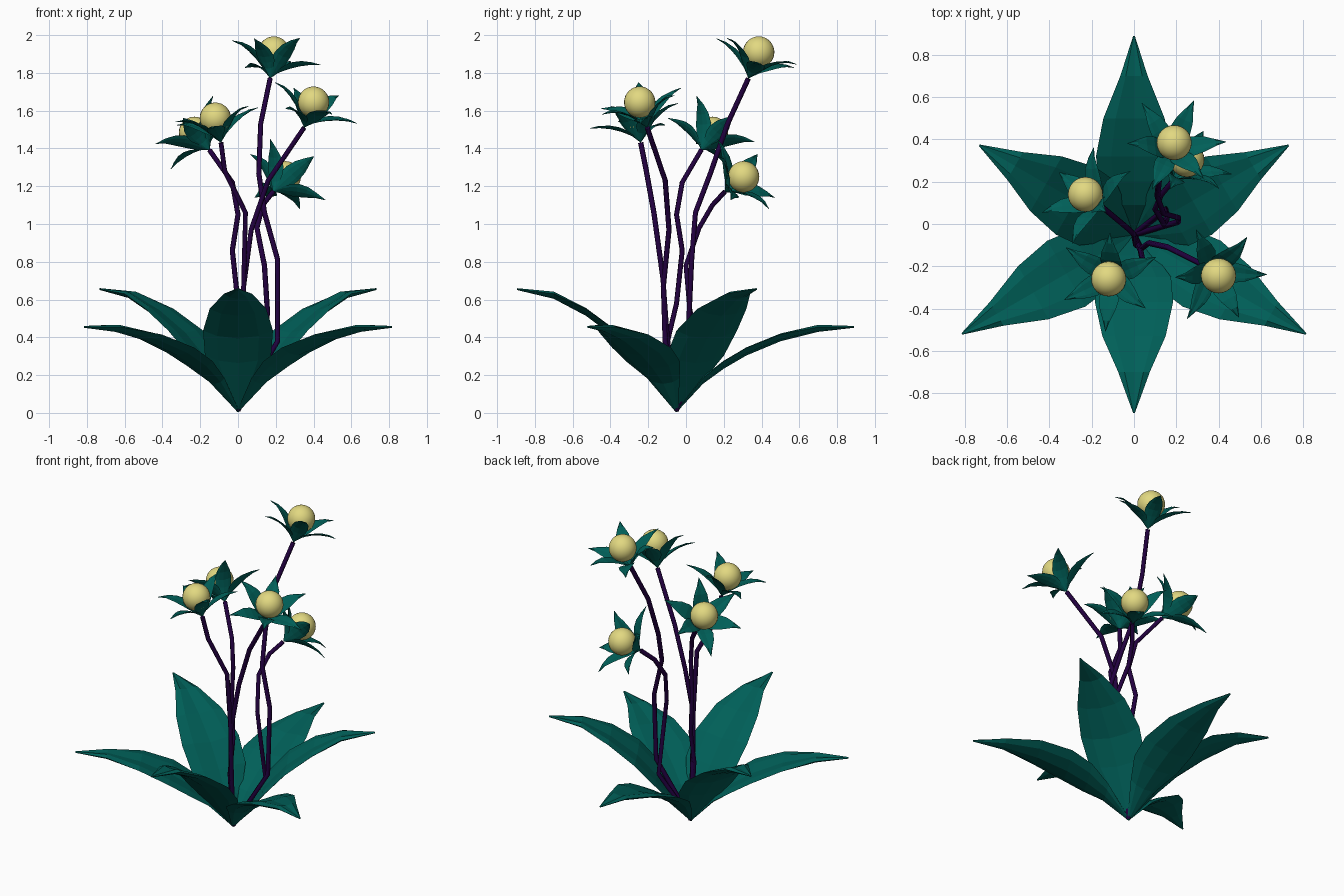
import bpy, bmesh
from math import radians
from mathutils import Vector, Matrix

cube = bpy.data.objects.get("Cube")
if cube:
    bpy.data.objects.remove(cube)


def material(name, color):
    m = bpy.data.materials.new(name)
    m.use_nodes = True
    m.diffuse_color = (*color, 1)
    m.node_tree.nodes["Principled BSDF"].inputs["Base Color"].default_value = (*color, 1)
    return m


LEAF = material("teal_leaf", (0.0, 0.115, 0.098))
STEM = material("dark_purple_stem", (0.016, 0.0, 0.05))
BERRY = material("pale_yellow", (0.76, 0.69, 0.22))

# Leaf stations: distance along, height, half width
LOW = [(0, .01, .01), (.14, .17, .10), (.25, .25, .165), (.37, .32, .18),
       (.55, .395, .145), (.75, .445, .065), (.94, .455, .004)]
HIGH = [(0, .01, .01), (.1, .15, .10), (.2, .28, .175), (.32, .41, .185),
        (.48, .53, .15), (.65, .62, .075), (.845, .655, .004)]


def add_leaf(bm, stations, matrix):
    """Thick blade: slightly cupped, with sharp edges and bevelled margins."""
    # Across the blade: share of half width, offset from the middle surface
    section = [(-1, 0), (-.6, .018), (0, .014), (.6, .018),
               (1, 0), (.6, -.012), (0, -.016), (-.6, -.012)]
    rows = []
    for r, z, w in stations:
        thick = min(1, w / .05 + .2)
        rows.append([bm.verts.new(matrix @ Vector((r, w * s, z + .14 * w * s * s + t * thick)))
                     for s, t in section])
    for a, b in zip(rows, rows[1:]):
        for i in range(8):
            j = (i + 1) % 8
            bm.faces.new((a[i], b[i], b[j], a[j]))
    bm.faces.new(rows[-1])
    bm.faces.new(rows[0][::-1])


def rosette(name, matrix, yaw):
    """Six leaves, alternating low and upright."""
    bm = bmesh.new()
    for k in range(6):
        turn = Matrix.Rotation(radians(yaw + 60 * k), 4, 'Z')
        add_leaf(bm, HIGH if k % 2 else LOW, matrix @ turn)
    bmesh.ops.recalc_face_normals(bm, faces=bm.faces)
    mesh = bpy.data.meshes.new(name)
    bm.to_mesh(mesh)
    bm.free()
    mesh.materials.append(LEAF)
    obj = bpy.data.objects.new(name, mesh)
    bpy.context.collection.objects.link(obj)


def stem(name, points):
    curve = bpy.data.curves.new(name, 'CURVE')
    curve.dimensions = '3D'
    curve.bevel_depth = 0.014
    curve.bevel_resolution = 1
    curve.use_fill_caps = True
    spline = curve.splines.new('POLY')
    spline.points.add(len(points) - 1)
    for p, co in zip(spline.points, points):
        p.co = (*co, 1)
    curve.materials.append(STEM)
    obj = bpy.data.objects.new(name, curve)
    bpy.context.collection.objects.link(obj)


def berry(name, center):
    bpy.ops.mesh.primitive_uv_sphere_add(segments=24, ring_count=16, radius=0.083,
                                         location=center)
    obj = bpy.context.object
    obj.name = name
    obj.data.materials.append(BERRY)
    bpy.ops.object.shade_smooth()


ROOT = (0, -.05, .015)

# Flowers: name, berry center, petal yaw, stem path from above the root to the flower
FLOWERS = [
    ("tall", (.19, .385, 1.91), 5,
     [(.21, .01, .38), (.21, .03, .81), (.14, .05, 1.06), (.11, .13, 1.27),
      (.12, .22, 1.53), (.17, .33, 1.77)]),
    ("left", (.4, -.245, 1.645), -3,
     [(.02, -.1, .4), (.03, -.12, .67), (.07, -.09, .97), (.16, -.11, 1.23),
      (.35, -.205, 1.51)]),
    ("front", (-.12, -.26, 1.56), 25,
     [(.03, -.11, .38), (.03, -.12, .7), (.04, -.17, 1.06), (-.07, -.21, 1.28),
      (-.09, -.24, 1.43)]),
    ("right", (-.23, .14, 1.485), 141,
     [(.01, -.1, .37), (.0, -.05, .58), (-.03, -.02, .86), (0, -.05, 1.05),
      (-.03, -.02, 1.22), (-.15, .08, 1.39)]),
    ("back", (.25, .305, 1.25), -1,
     [(.15, .07, .32), (.155, .02, .55), (.14, 0, .78), (.1, .07, .98),
      (.13, .14, 1.1), (.185, .205, 1.17)]),
]

# Ground leaves
rosette("ground_leaves", Matrix.Translation((0, -.05, 0)), 90)

for name, center, yaw, path in FLOWERS:
    stem(name + "_stem", [ROOT] + path)
    berry(name + "_berry", center)
    # Petals tilt along the line from the stem end to the berry
    base = Vector(path[-1])
    axis = Vector(center) - base
    tilt = Vector((0, 0, 1)).rotation_difference(axis).to_matrix().to_4x4()
    rosette(name + "_petals",
            Matrix.Translation(base) @ tilt @ Matrix.Scale(0.27, 4), yaw)
